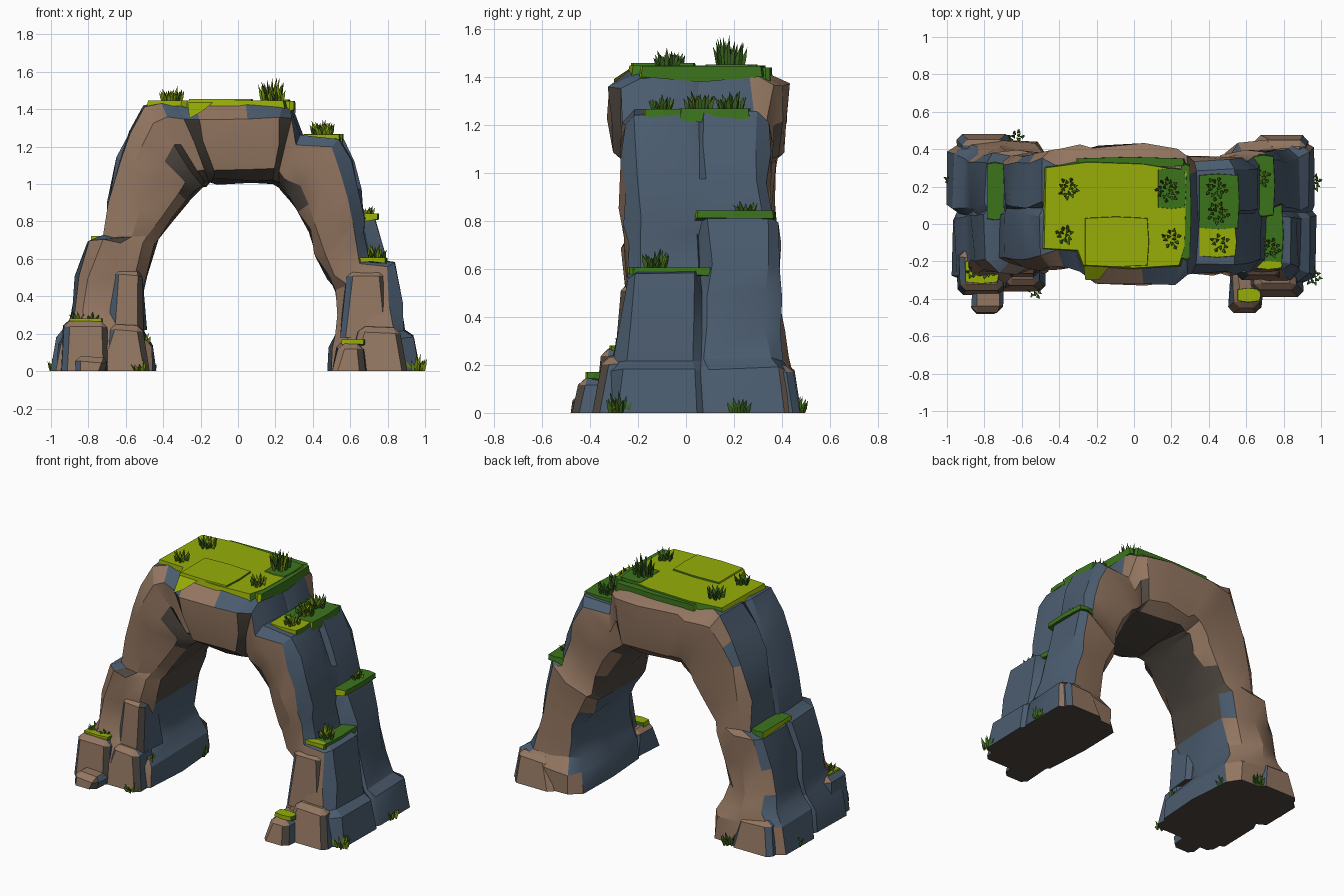
import bpy, bmesh, math, random
from mathutils import Vector

if "Cube" in bpy.data.objects:
    bpy.data.objects.remove(bpy.data.objects["Cube"])

random.seed(4)

def mat(name, c):
    m = bpy.data.materials.new(name)
    m.diffuse_color = (*c, 1)
    m.use_nodes = True
    m.node_tree.nodes["Principled BSDF"].inputs["Base Color"].default_value = m.diffuse_color
    return m

BROWN = mat("warm_brown_rock", (0.29, 0.18, 0.118))
SLATE = mat("slate_blue_rock", (0.07, 0.107, 0.158))
DARK = mat("dark_brown_rock", (0.075, 0.062, 0.05))
LIME = mat("lime_grass", (0.31, 0.42, 0.002))
GREEN = mat("mid_green_grass", (0.045, 0.175, 0.012))
LEAF = mat("dark_green_blade", (0.04, 0.12, 0.012))
OLIVE = mat("olive_blade", (0.17, 0.26, 0.004))

def jit(a):
    return random.uniform(-a, a)

def finish(name, bm, mats, rule=None, smooth=None):
    bmesh.ops.recalc_face_normals(bm, faces=bm.faces)
    bm.normal_update()
    if rule:
        for f in bm.faces:
            f.material_index = rule(f)
    me = bpy.data.meshes.new(name)
    bm.to_mesh(me)
    bm.free()
    for m in mats:
        me.materials.append(m)
    ob = bpy.data.objects.new(name, me)
    bpy.context.collection.objects.link(ob)
    if smooth:
        bpy.ops.object.select_all(action='DESELECT')
        ob.select_set(True)
        bpy.context.view_layer.objects.active = ob
        bpy.ops.object.shade_smooth_by_angle(angle=math.radians(smooth))

# ---- Arch body: loft of rows (inner x,z, outer front x,z, outer back x,z, y0, y1)
left_leg = [
    (-.45, 0, -.97, 0, -.99, 0, -.33, .45),
    (-.46, .13, -.95, .15, -.97, .18, -.32, .44),
    (-.52, .22, -.89, .24, -.90, .24, -.29, .41),
    (-.54, .32, -.88, .32, -.88, .35, -.25, .39),
    (-.50, .50, -.86, .50, -.86, .50, -.25, .38),
    (-.45, .67, -.79, .70, -.80, .69, -.25, .39),
    (-.43, .71, -.71, .72, -.70, .71, -.22, .37),
    (-.35, .82, -.69, .90, -.69, .90, -.22, .36),
    (-.27, .91, -.63, 1.13, -.64, 1.13, -.23, .37),
    (-.24, .95, -.57, 1.27, -.57, 1.27, -.24, .38),
    (-.20, 1.0, -.50, 1.41, -.50, 1.41, -.22, .39)]
span = [
    (-.18, 1.01, -.42, 1.425, -.42, 1.425, -.23, .40),
    (-.15, 1.02, -.31, 1.425, -.31, 1.425, -.24, .41),
    (-.12, 1.02, -.24, 1.43, -.24, 1.43, -.31, .41),
    (.08, 1.02, .05, 1.43, .05, 1.43, -.325, .42),
    (.19, 1.02, .23, 1.43, .23, 1.43, -.31, .39),
    (.21, 1.0, .29, 1.42, .29, 1.42, -.26, .36)]
right_leg = [
    (.24, .97, .34, 1.25, .34, 1.25, -.25, .34),
    (.28, .93, .55, 1.25, .55, 1.25, -.26, .35),
    (.33, .84, .60, 1.12, .61, 1.12, -.26, .35),
    (.38, .75, .64, .98, .65, .98, -.26, .35),
    (.42, .63, .67, .82, .68, .825, -.25, .37),
    (.43, .60, .68, .74, .74, .82, -.25, .38),
    (.48, .50, .70, .59, .78, .62, -.24, .38),
    (.53, .43, .84, .58, .80, .50, -.25, .39),
    (.54, .30, .87, .38, .83, .35, -.27, .38),
    (.53, .20, .89, .22, .88, .22, -.30, .40),
    (.50, .12, .94, .18, .94, .18, -.31, .44),
    (.49, 0, .96, 0, .97, 0, -.32, .45)]

def ring(row, c):
    xi, zi, xf, zf, xb, zb, y0, y1 = row
    I, F, B = (Vector((x, 0, z)) for x, z in ((xi, zi), (xf, zf), (xb, zb)))
    ym = y0 + .5 * (y1 - y0)
    G = F if abs(xf) < abs(xb) else B
    lay = [(0, B, y0 + .09), (-.03, B, ym), (0, B, y1 - .09), (.14, B, y1 - .02),
           (.5, B, y1 + .01), (.86, B, y1), (1, B, y1 - c), (1.01, B, ym + .03),
           (.965, G, ym), (1.01, F, ym - .03),
           (1, F, y0 + c), (.82, F, y0), (.5, F, y0 - .01), (.16, F, y0 + .02)]
    out = []
    for t, o, y in lay:
        p = I.lerp(o, t) + Vector((0, y, 0))
        p += Vector((jit(.013), jit(.016), jit(.013) if zi > .05 else 0))
        out.append(p)
    return out

def arch_rule(f):
    # material_index temporarily carries the strip number around the section
    k, n, c = f.material_index, f.normal, f.calc_center_median()
    if k == 20:
        return 2
    if 6 <= k <= 9:                                   # outer face
        return 1
    if k == 5:
        return 1 if n.y < .75 and c.z < 1.3 else 0
    if k == 10:                                       # front outer edge
        return 1 if c.x > .3 or n.y > -.6 else 0
    if k in (0, 1):                                   # inner face
        return 2 if c.z > .58 else 1
    if k == 13:                                       # front inner edge
        return 2 if c.z > .9 or n.y > -.45 else 0
    if k in (11, 12) and (-.36 < c.x < -.2 and n.x < -.25 or n.x > .35):
        return 2
    return 0 if abs(n.y) > .5 else 2 if c.z > .58 else 1

bm = bmesh.new()
rings = []
for rows, c in ((left_leg, .05), (span, .10), (right_leg, .05)):
    for r in rows:
        rings.append([bm.verts.new(p) for p in ring(r, c)])
for a, b in zip(rings, rings[1:]):
    for k in range(len(a)):
        j = (k + 1) % len(a)
        bm.faces.new((a[k], a[j], b[j], b[k])).material_index = k
for r in (rings[0], rings[-1]):
    bm.faces.new(r).material_index = 20
finish("rock_arch", bm, [BROWN, SLATE, DARK], arch_rule, 28)

# ---- Boulders at the feet and on the faces: x0,x1,y0,y1,z0,z1, top scale
boulders = [
    (-.86, -.70, -.48, -.25, 0, .08, .9), (-.95, -.69, -.38, -.12, 0, .265, .78),
    (-.74, -.48, -.36, -.12, 0, .25, .7), (-.95, -.66, .22, .48, 0, .20, .75),
    (.51, .69, -.475, -.22, 0, .15, .75), (.60, .90, -.39, -.10, 0, .24, .7),
    (.66, .94, .22, .475, 0, .20, .75), (-.70, -.50, -.285, -.05, .22, .54, .8),
    (.54, .83, -.30, -.05, .18, .54, .75)]

def boulder_rule(f):
    n = f.normal
    if n.z < -.9:
        return 2
    if n.x > .6 and n.y < -.2:
        return 2
    return 1 if abs(n.x) > .65 else 0

for i, (x0, x1, y0, y1, z0, z1, s) in enumerate(boulders):
    bm = bmesh.new()
    bmesh.ops.create_cube(bm, size=1)
    for v in bm.verts:
        top = v.co.z > 0
        v.co.x = (x0 + x1) / 2 + v.co.x * (x1 - x0) * (s if top else 1) + jit(.02)
        v.co.y = (y0 + y1) / 2 + v.co.y * (y1 - y0) * (s if top else 1)
        v.co.z = z1 + jit(.012) if top else z0
    side = [e for e in bm.edges if max(v.co.z for v in e.verts) > z0 + .01]
    bmesh.ops.bevel(bm, geom=side, offset=.03, segments=1, affect='EDGES')
    finish("boulder_%d" % i, bm, [BROWN, SLATE, DARK], boulder_rule, 20)

# ---- Grass mats: outline prism with flat top and drooping rim
def mat_patch(name, pts, z, h, green_top=False):
    bm = bmesh.new()
    cx = sum(p[0] for p in pts) / len(pts)
    cy = sum(p[1] for p in pts) / len(pts)
    top = [bm.verts.new((x, y, z)) for x, y in pts]
    low = [bm.verts.new((cx + (x - cx) * 1.03, cy + (y - cy) * 1.03, z - h + jit(h * .3)))
           for x, y in pts]
    bm.faces.new(top)
    bm.faces.new(low)
    for k in range(len(pts)):
        j = (k + 1) % len(pts)
        bm.faces.new((top[k], top[j], low[j], low[k]))
    def rule(f):
        if f.normal.z > .7:
            return 1 if green_top else 0
        return 0 if f.normal.y < -.5 or f.normal.x < -.8 else 1
    finish(name, bm, [LIME, GREEN], rule)

def rect(x0, x1, y0, y1):
    xm, ym = (x0 + x1) / 2, (y0 + y1) / 2
    return [(x0, y0), (xm, y0 - .008), (x1, y0), (x1 + .008, ym),
            (x1, y1), (xm, y1 + .008), (x0, y1)]

mat_patch("top_grass", [(-.48, -.13), (-.30, -.14), (-.27, -.22), (0, -.235), (.24, -.22),
                        (.27, -.12), (.28, .28), (.05, .32), (-.25, .33), (-.47, .30)], 1.447, .04)
mat_patch("top_grass_slab", rect(-.26, .07, -.22, .03), 1.456, .02)
mat_patch("top_grass_corner", rect(.13, .27, .09, .29), 1.451, .02, True)
mat_patch("top_grass_side", rect(.255, .298, -.18, .31), 1.445, .055, True)
mat_patch("top_grass_rim", rect(-.30, .26, .31, .35), 1.438, .05, True)
mat_patch("shoulder_grass", rect(.35, .555, -.02, .26), 1.268, .05, True)
mat_patch("shoulder_grass_front", rect(.35, .54, -.17, -.02), 1.266, .03)
mat_patch("back_ledge_grass", rect(.64, .745, .05, .36), .842, .035, True)
mat_patch("front_ledge_grass", rect(.65, .79, -.21, .10), .605, .03, True)
mat_patch("front_ledge_grass_lip", rect(.65, .785, -.235, -.205), .608, .03)
mat_patch("foot_grass_right", rect(.555, .67, -.41, -.35), .17, .03)
mat_patch("foot_grass_left", rect(-.90, -.73, -.31, -.20), .28, .025)
mat_patch("left_ledge_grass", rect(-.785, -.70, .03, .32), .722, .035, True)
# hanging grass tongue on the front face
bm = bmesh.new()
a = [bm.verts.new(p) for p in ((-.27, -.215, 1.44), (-.13, -.225, 1.44),
                               (-.19, -.30, 1.39), (-.26, -.30, 1.35))]
bm.faces.new(a)
finish("front_grass_tongue", bm, [LIME])

# ---- Grass tufts: x, y, z, spread, height, blade count
tufts = [
    (-.35, .19, 1.44, .06, .09, 16), (-.37, -.06, 1.44, .05, .075, 12),
    (.18, .18, 1.44, .07, .135, 20), (.20, -.08, 1.44, .055, .075, 12),
    (.44, .19, 1.26, .065, .085, 16), (.45, .06, 1.26, .065, .085, 16),
    (.46, -.10, 1.26, .055, .065, 11), (.68, .25, .83, .05, .065, 11),
    (.73, -.13, .60, .06, .085, 15), (-.86, -.25, .27, .04, .055, 9),
    (-.78, -.25, .27, .04, .055, 9), (-.97, .23, 0, .045, .08, 12),
    (-.63, .455, 0, .045, .08, 12), (-.53, -.35, 0, .045, .06, 11),
    (.96, .22, 0, .045, .08, 12), (.95, -.28, 0, .055, .09, 15),
    (-.50, -.20, .14, .025, .07, 6), (-.47, .30, 0, .03, .07, 7)]
for i, (x, y, z, s, h, n) in enumerate(tufts):
    bm = bmesh.new()
    for b in range(n):
        ang, r = b * 2.4, s * math.sqrt((b + .5) / n)
        d = Vector((math.cos(ang), math.sin(ang), 0))
        base = Vector((x, y, z)) + d * r * .8
        hh = h * random.uniform(.65, 1.05) * (1.12 - .4 * r / s)
        rot = jit(3)
        lo, mid = ([bm.verts.new(base + d * out + Vector((w * math.cos(rot + q * 2.094),
                    w * math.sin(rot + q * 2.094), up))) for q in range(3)]
                   for w, up, out in ((.008, 0, 0), (.012, hh * .4, .004)))
        tip = bm.verts.new(base + d * .02 + Vector((0, 0, hh)))
        for q in range(3):
            j = (q + 1) % 3
            bm.faces.new((lo[q], lo[j], mid[j], mid[q]))
            bm.faces.new((mid[q], mid[j], tip))
    finish("grass_tuft_%d" % i, bm, [LEAF, OLIVE],
           lambda f: 1 if f.normal.y < -.3 and f.normal.x < .5 else 0)
